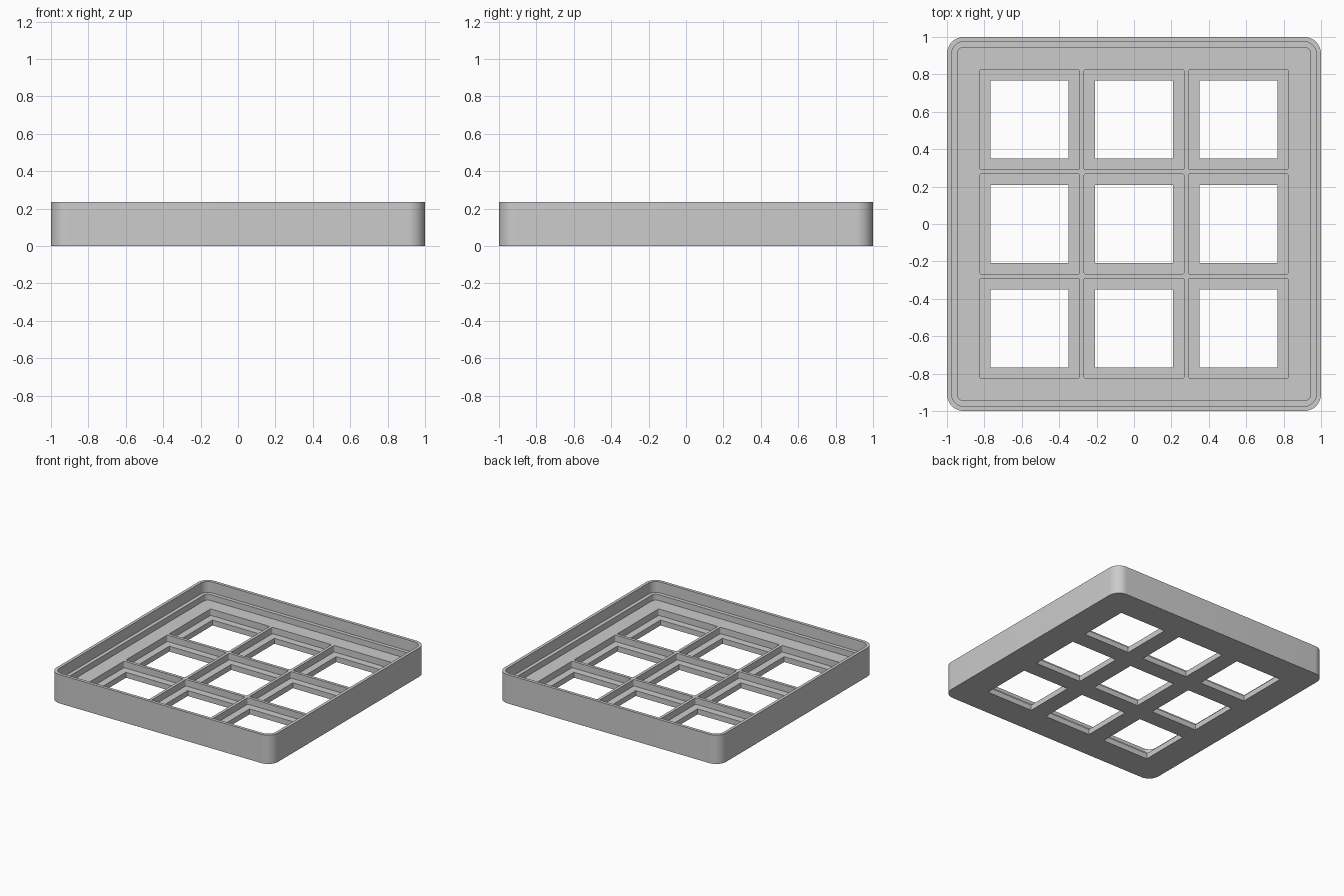
import bpy
import bmesh
import math

cube = bpy.data.objects.get("Cube")
if cube:
    bpy.data.objects.remove(cube, do_unlink=True)

HEIGHT = 0.235
LEDGE_Z = 0.145
FLOOR_Z = 0.097
PLATE_Z = 0.044
PITCH = 0.558
ABOVE = HEIGHT + 0.1

grey = bpy.data.materials.new("light grey")
grey.use_nodes = True
colour = (0.6, 0.6, 0.6, 1)
grey.diffuse_color = colour
grey.node_tree.nodes["Principled BSDF"].inputs["Base Color"].default_value = colour


def outline(half, radius, steps):
    """Points of a square with rounded corners."""
    if radius == 0:
        return [(half, half), (-half, half), (-half, -half), (half, -half)]
    inner = half - radius
    points = []
    for corner in range(4):
        mid = math.radians(45 + 90 * corner)
        cx = math.copysign(inner, math.cos(mid))
        cy = math.copysign(inner, math.sin(mid))
        for i in range(steps + 1):
            a = math.radians(90 * (corner + i / steps))
            points.append((cx + radius * math.cos(a), cy + radius * math.sin(a)))
    return points


def prisms(name, half, radius, z0, z1, centres=((0, 0),), steps=12):
    """One object holding an upright rounded prism at each centre."""
    bm = bmesh.new()
    for x, y in centres:
        base = bm.faces.new([bm.verts.new((x + px, y + py, z0))
                             for px, py in outline(half, radius, steps)])
        made = bmesh.ops.extrude_face_region(bm, geom=[base])["geom"]
        top = [v for v in made if isinstance(v, bmesh.types.BMVert)]
        bmesh.ops.translate(bm, verts=top, vec=(0, 0, z1 - z0))
    bmesh.ops.recalc_face_normals(bm, faces=bm.faces)
    mesh = bpy.data.meshes.new(name)
    bm.to_mesh(mesh)
    bm.free()
    mesh.materials.append(grey)
    obj = bpy.data.objects.new(name, mesh)
    bpy.context.scene.collection.objects.link(obj)
    return obj


cells = [(PITCH * i, PITCH * j) for i in (-1, 0, 1) for j in (-1, 0, 1)]

# Solid block with rounded corners
tray = prisms("tray", 1.0, 0.09, 0, HEIGHT)

# Stepped recess, nine pockets and the windows through their floors
cutters = [
    prisms("rim_recess", 0.975, 0.066, LEDGE_Z, ABOVE),
    prisms("floor_recess", 0.945, 0.036, FLOOR_Z, ABOVE),
    prisms("pockets", 0.267, 0.008, PLATE_Z, ABOVE, cells, 3),
    prisms("windows", 0.208, 0, -0.1, ABOVE, cells),
]
bpy.ops.object.select_all(action="DESELECT")
tray.select_set(True)
bpy.context.view_layer.objects.active = tray
for cutter in cutters:
    cutter.hide_render = True
    cut = tray.modifiers.new(cutter.name, "BOOLEAN")
    cut.operation = "DIFFERENCE"
    cut.solver = "EXACT"
    cut.object = cutter
    bpy.ops.object.modifier_apply(modifier=cut.name)
    bpy.data.objects.remove(cutter, do_unlink=True)

# Smooth rounded corners, sharp rims
bpy.ops.object.shade_smooth_by_angle(angle=math.radians(35))
